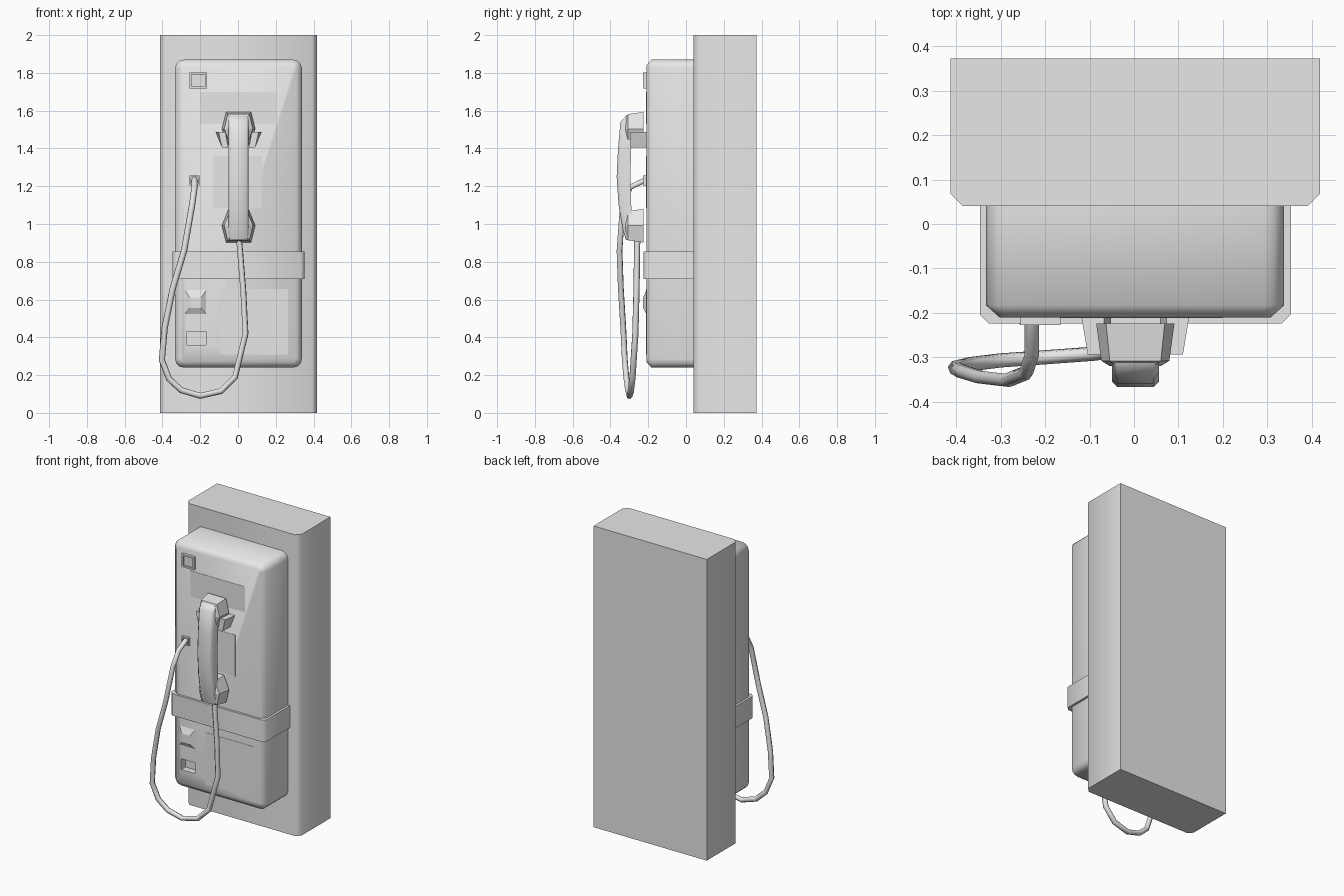
import bpy, bmesh, math
from mathutils import Vector

if "Cube" in bpy.data.objects:
    bpy.data.objects.remove(bpy.data.objects["Cube"], do_unlink=True)

grey = bpy.data.materials.new("plain_grey")
grey.use_nodes = True
grey.diffuse_color = (0.8, 0.8, 0.8, 1)
grey.node_tree.nodes["Principled BSDF"].inputs["Base Color"].default_value = (0.8, 0.8, 0.8, 1)


def select(ob):
    bpy.ops.object.select_all(action='DESELECT')
    ob.select_set(True)
    bpy.context.view_layer.objects.active = ob


def finish(name, bm, angle=None):
    """Turn a bmesh into a named object, optionally smooth below an angle."""
    bmesh.ops.recalc_face_normals(bm, faces=bm.faces)
    me = bpy.data.meshes.new(name)
    bm.to_mesh(me)
    bm.free()
    me.materials.append(grey)
    ob = bpy.data.objects.new(name, me)
    bpy.context.collection.objects.link(ob)
    if angle:
        select(ob)
        bpy.ops.object.shade_smooth_by_angle(angle=math.radians(angle))
    return ob


def loft(rings):
    """Skin equal-length rings of points and cap both ends."""
    bm = bmesh.new()
    loops = [[bm.verts.new(p) for p in ring] for ring in rings]
    n = len(loops[0])
    for a, b in zip(loops, loops[1:]):
        for i in range(n):
            j = (i + 1) % n
            bm.faces.new((a[i], a[j], b[j], b[i]))
    bm.faces.new(loops[0])
    bm.faces.new(loops[-1])
    return bm


def rect(x0, x1, z0, z1, y):
    return [(x0, y, z0), (x1, y, z0), (x1, y, z1), (x0, y, z1)]


def box(x0, x1, z0, z1, y0, y1):
    return loft([rect(x0, x1, z0, z1, y0), rect(x0, x1, z0, z1, y1)])


def rounded(x0, x1, z0, z1, r, y, steps=3):
    """Rounded rectangle facing the front."""
    ring = []
    corners = [(x1 - r, z1 - r), (x0 + r, z1 - r), (x0 + r, z0 + r), (x1 - r, z0 + r)]
    for k, (cx, cz) in enumerate(corners):
        for s in range(steps + 1):
            a = math.pi / 2 * (k + s / steps)
            ring.append((cx + r * math.cos(a), y, cz + r * math.sin(a)))
    return ring


def chamfered_slab(name, x0, x1, y0, y1, z0, z1, c):
    """Upright slab whose two front vertical edges are chamfered."""
    plan = [(x0, y1), (x0, y0 + c), (x0 + c, y0), (x1 - c, y0), (x1, y0 + c), (x1, y1)]
    return finish(name, loft([[(x, y, z) for x, y in plan] for z in (z0, z1)]), 50)


FRONT = -0.21

# Back board, housing and belt
chamfered_slab("back_board", -0.413, 0.419, 0.04, 0.372, 0, 2, 0.028)
body = finish("housing", loft([
    rounded(-0.333, 0.338, 0.24, 1.87, 0.045, 0.045),
    rounded(-0.333, 0.338, 0.24, 1.87, 0.045, -0.183),
    rounded(-0.303, 0.308, 0.27, 1.84, 0.02, FRONT)]), 50)
chamfered_slab("belt", -0.347, 0.353, -0.224, 0.045, 0.71, 0.855, 0.02)

# Return slot cut into the housing
cutter = finish("slot_cutter", box(-0.27, -0.17, 0.36, 0.432, -0.25, -0.165))
cutter.hide_render = True
mod = body.modifiers.new("slot", 'BOOLEAN')
mod.operation = 'DIFFERENCE'
mod.object = cutter
select(body)
bpy.ops.object.modifier_apply(modifier=mod.name)
bpy.data.objects.remove(cutter, do_unlink=True)

# Flat plates on the face
for name, x0, x1, z0, z1 in [("instruction_plate", -0.2, 0.2, 1.53, 1.7),
                             ("keypad_plate", -0.133, 0.128, 1.085, 1.36),
                             ("lower_panel", -0.092, 0.265, 0.308, 0.655)]:
    finish(name, box(x0, x1, z0, z1, FRONT - 0.002, FRONT + 0.005))

# Framed fittings with a sunken centre
for name, x0, x1, z0, z1, rim in [("coin_entry", -0.257, -0.165, 1.717, 1.803, 0.011),
                                  ("cord_socket", -0.257, -0.205, 1.203, 1.256, 0.008)]:
    finish(name, loft([
        rect(x0, x1, z0, z1, FRONT + 0.005),
        rect(x0, x1, z0, z1, FRONT - 0.017),
        rect(x0 + rim, x1 - rim, z0 + rim, z1 - rim, FRONT - 0.017),
        rect(x0 + rim, x1 - rim, z0 + rim, z1 - rim, FRONT - 0.007)]))

# Raised coin return with sloping sides
finish("coin_return", loft([rect(-0.285, -0.165, 0.52, 0.655, FRONT + 0.002),
                            rect(-0.255, -0.195, 0.555, 0.61, FRONT - 0.017)]))

# Cradle prongs either side of the earpiece
for name, s in (("cradle_left", 1), ("cradle_right", -1)):
    def prong(y, out):
        pts = [(0.055, 1.405), (0.088, 1.405), (0.122 - out, 1.488), (0.07, 1.488)]
        return [(0.003 + s * x, y, z) for x, z in pts]
    finish(name, loft([prong(FRONT + 0.005, 0), prong(-0.294, 0.015)]))


# Six-sided ear and mouth pieces, tapering away from the wall
def cup(name, zc, flip):
    rings = []
    for y, k in ((-0.224, 1), (-0.308, 0.87), (-0.32, 0.65)):
        pts = [(-0.066, 0.09), (0.066, 0.09), (0.088, 0), (0.052, -0.088),
               (-0.052, -0.088), (-0.088, 0)]
        rings.append([(0.003 + x * k, y, zc + flip * z * k) for x, z in pts])
    finish(name, loft(rings))


cup("earpiece", 1.503, 1)
cup("mouthpiece", 0.992, -1)

# Bowed handle: outer and inner depth at each height
stations = [(1.575, -0.315, -0.295), (1.54, -0.347, -0.28), (1.4, -0.36, -0.29),
            (1.25, -0.367, -0.295), (1.1, -0.357, -0.29), (0.97, -0.335, -0.28),
            (0.915, -0.318, -0.29)]
rings = []
for z, yo, yi in stations:
    w, c = 0.053, 0.012
    section = [(-w, yi), (-w, yo + c), (-w + c, yo), (w - c, yo), (w, yo + c), (w, yi)]
    rings.append([(0.003 + x, y, z) for x, y in section])
finish("handle", loft(rings), 50)

# Hanging cord
path = [(-0.23, -0.2, 1.24), (-0.23, -0.295, 1.195), (-0.243, -0.335, 1.1),
        (-0.285, -0.352, 0.86), (-0.345, -0.345, 0.66), (-0.388, -0.332, 0.45),
        (-0.403, -0.324, 0.28), (-0.365, -0.315, 0.18), (-0.3, -0.307, 0.12),
        (-0.2, -0.3, 0.09), (-0.09, -0.292, 0.115), (-0.015, -0.283, 0.19),
        (0.04, -0.268, 0.42), (0.028, -0.262, 0.65), (0.005, -0.258, 0.93)]
curve = bpy.data.curves.new("cord", 'CURVE')
curve.dimensions = '3D'
curve.bevel_depth = 0.0165
curve.bevel_resolution = 1
curve.use_fill_caps = True
spline = curve.splines.new('POLY')
spline.points.add(len(path) - 1)
for point, co in zip(spline.points, path):
    point.co = (*co, 1)
curve.materials.append(grey)
cord = bpy.data.objects.new("cord", curve)
bpy.context.collection.objects.link(cord)
select(cord)
bpy.ops.object.convert(target='MESH')
bpy.ops.object.shade_smooth_by_angle(angle=math.radians(65))
